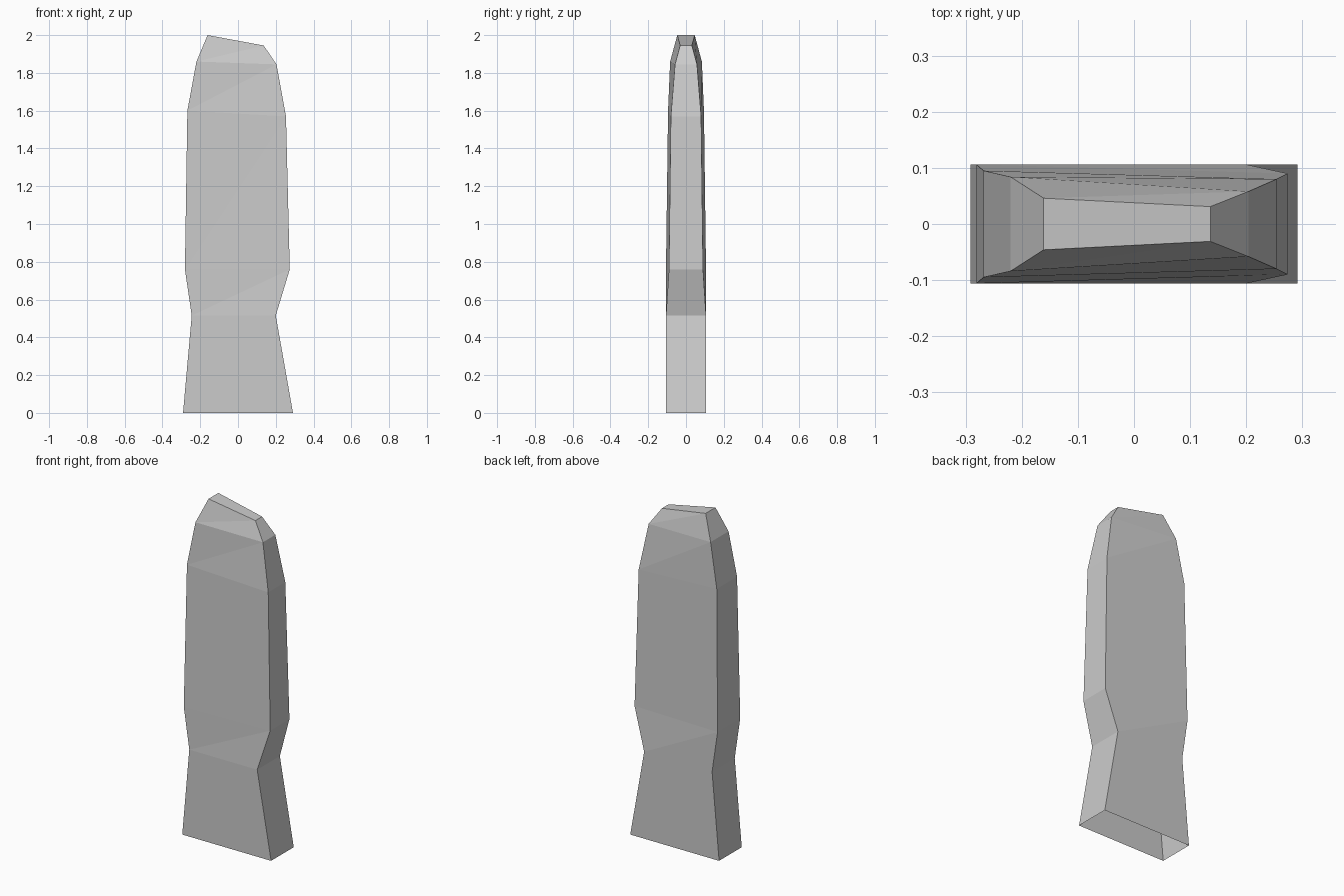
import bpy
import bmesh

cube = bpy.data.objects.get("Cube")
if cube:
    bpy.data.objects.remove(cube, do_unlink=True)

# Stone colour
stone = bpy.data.materials.new("pale_grey_stone")
stone.use_nodes = True
grey = (0.6, 0.6, 0.6, 1)
stone.diffuse_color = grey
stone.node_tree.nodes["Principled BSDF"].inputs["Base Color"].default_value = grey

# Edge profiles from the ground up: x, z, half thickness
right_edge = [(-0.291, 0, 0.106), (-0.245, 0.515, 0.106), (-0.281, 0.76, 0.106),
              (-0.268, 1.6, 0.095), (-0.22, 1.86, 0.084), (-0.161, 2, 0.046)]
left_edge = [(0.291, 0, 0.106), (0.2, 0.515, 0.106), (0.274, 0.76, 0.09),
             (0.254, 1.57, 0.08), (0.204, 1.845, 0.058), (0.136, 1.945, 0.031)]

bm = bmesh.new()


def rail(edge, side):
    return [bm.verts.new((x, side * half, z)) for x, z, half in edge]


# Four corner rails, in order around the slab
rails = [rail(right_edge, -1), rail(left_edge, -1),
         rail(left_edge, 1), rail(right_edge, 1)]

# Walls: broad faces fold along a rising diagonal, narrow sides stay flat
for i, a in enumerate(rails):
    b = rails[(i + 1) % 4]
    for k in range(len(a) - 1):
        if i % 2 == 0:
            bm.faces.new((a[k], b[k], b[k + 1]))
            bm.faces.new((a[k], b[k + 1], a[k + 1]))
        else:
            bm.faces.new((a[k], b[k], b[k + 1], a[k + 1]))

# Slanted cap; the underside is open
bm.faces.new([r[-1] for r in rails])

mesh = bpy.data.meshes.new("standing_stone")
bm.to_mesh(mesh)
bm.free()
mesh.materials.append(stone)
slab = bpy.data.objects.new("standing_stone", mesh)
bpy.context.collection.objects.link(slab)
